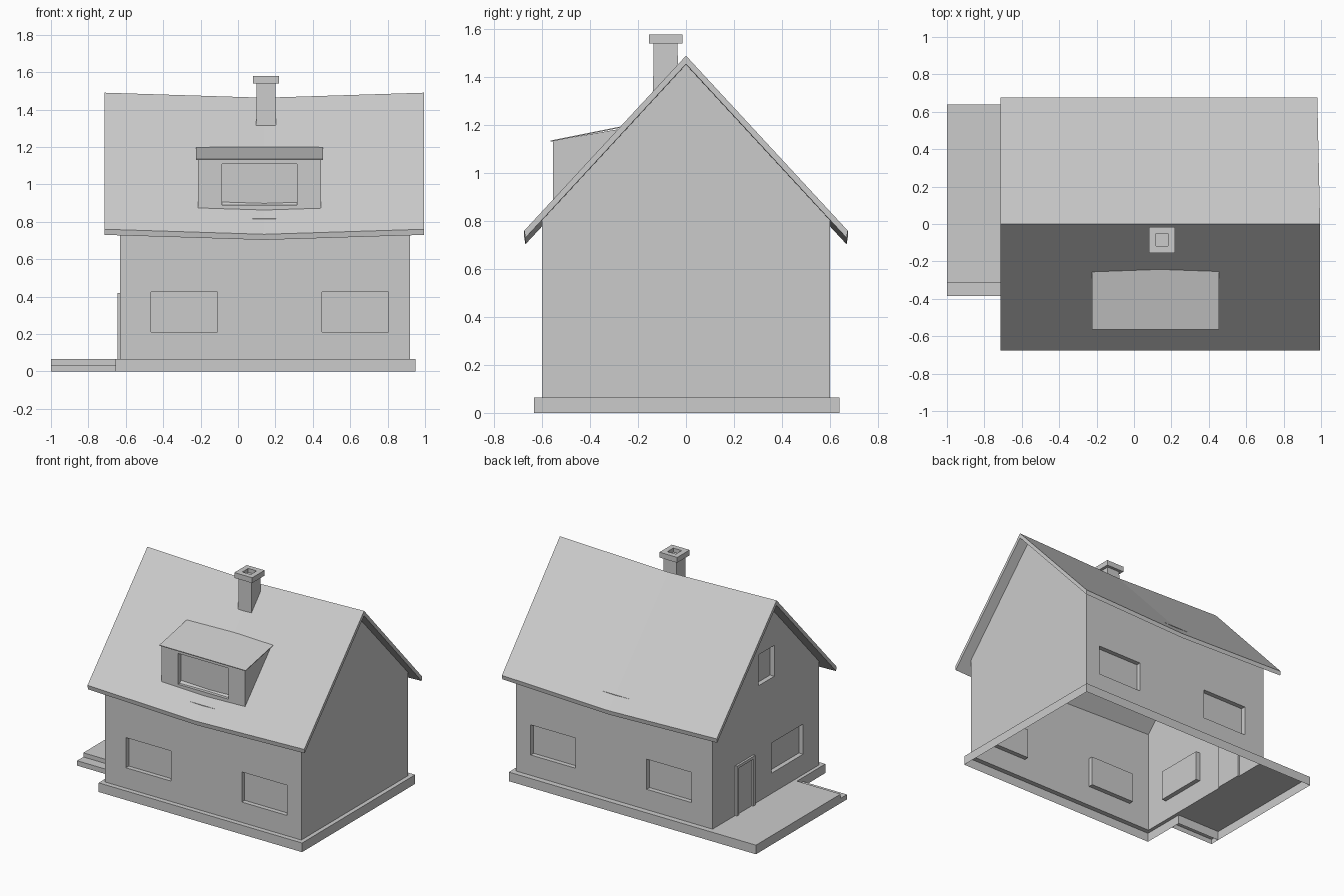
import bpy, bmesh
from mathutils import Vector

if "Cube" in bpy.data.objects:
    bpy.data.objects.remove(bpy.data.objects["Cube"])


def mesh(name, verts, faces, fix=True):
    me = bpy.data.meshes.new(name)
    me.from_pydata(verts, [], faces)
    ob = bpy.data.objects.new(name, me)
    bpy.context.collection.objects.link(ob)
    if fix:
        bm = bmesh.new()
        bm.from_mesh(me)
        bmesh.ops.remove_doubles(bm, verts=bm.verts, dist=1e-5)
        bmesh.ops.recalc_face_normals(bm, faces=bm.faces)
        bm.to_mesh(me)
        bm.free()
    return ob


def loft(name, rings):
    """Closed solid through a list of matching point rings."""
    n = len(rings[0])
    verts = [p for r in rings for p in r]
    faces = [(k * n + i, k * n + (i + 1) % n, (k + 1) * n + (i + 1) % n, (k + 1) * n + i)
             for k in range(len(rings) - 1) for i in range(n)]
    faces += [tuple(range(n)), tuple(range(len(verts) - n, len(verts)))]
    return mesh(name, verts, faces)


def prism(name, x0, x1, profile):
    return loft(name, [[(x, y, z) for y, z in profile] for x in (x0, x1)])


def rect(x0, x1, y0, y1, z):
    return [(x0, y0, z), (x1, y0, z), (x1, y1, z), (x0, y1, z)]


def box(name, x0, x1, y0, y1, z0, z1):
    return loft(name, [rect(x0, x1, y0, y1, z0), rect(x0, x1, y0, y1, z1)])


def carve(ob, boxes):
    """Cut recesses into a solid."""
    for b in boxes:
        cutter = box("cutter", *b)
        mod = ob.modifiers.new("recess", 'BOOLEAN')
        mod.operation, mod.solver, mod.object = 'DIFFERENCE', 'EXACT', cutter
        bpy.context.view_layer.objects.active = ob
        bpy.ops.object.modifier_apply(modifier=mod.name)
        bpy.data.objects.remove(cutter)


def open_faces(ob, test):
    bm = bmesh.new()
    bm.from_mesh(ob.data)
    bm.normal_update()
    bmesh.ops.delete(bm, geom=[f for f in bm.faces if test(f)], context='FACES')
    bm.to_mesh(ob.data)
    bm.free()


D = 0.033  # window recess depth

# Walls: hollow gabled shell, open below and under the roof
walls = prism("walls", -0.63, 0.92,
              [(-0.6, 0.065), (0.6, 0.065), (0.6, 0.818), (0, 1.47), (-0.6, 0.818)])
cuts = []
for x0 in (-0.465, 0.45):
    for y0, y1 in ((-0.7, -0.6 + D), (0.6 - D, 0.7)):
        cuts.append((x0, x0 + 0.355, y0, y1, 0.21, 0.425))
cuts.append((-0.8, -0.63 + D, -0.42, -0.065, 0.21, 0.425))
cuts.append((-0.8, -0.63 + D, -0.095, 0.085, 0.89, 1.11))
carve(walls, cuts)
open_faces(walls, lambda f: abs(f.normal.z) > 0.5 and f.calc_area() > 0.1)

# Plinth and terrace: one skirt with a top ledge around the walls, open below
H = 0.065
outline = [(-1, -0.315), (-0.655, -0.315), (-0.655, -0.635), (0.95, -0.635), (0.95, 0.64), (-1, 0.64)]
verts = [(x, y, z) for z in (0, H) for x, y in outline]
faces = [(i, (i + 1) % 6, (i + 1) % 6 + 6, i + 6) for i in range(6)]
for r in ((-0.655, 0.95, -0.635, -0.6), (0.92, 0.95, -0.6, 0.6), (-0.655, 0.95, 0.6, 0.64),
          (-0.655, -0.63, -0.6, 0.6), (-1, -0.655, -0.315, 0.64)):
    faces.append(tuple(range(len(verts), len(verts) + 4)))
    verts += rect(*r, H)
mesh("plinth_and_terrace", verts, faces, fix=False)

# Terrace step
step = box("terrace_step", -1, -0.655, -0.385, -0.315, 0, 0.035)
open_faces(step, lambda f: f.normal.z < -0.5)

# Door with raised frame
door = box("door", -0.645, -0.62, 0.14, 0.345, H, 0.42)
carve(door, [(-0.7, -0.632, 0.16, 0.325, 0.05, 0.40)])

# Sagging roof slab
rings = []
for x, xb, sag in ((-0.715, -0.715, 0), (0.14, 0.14, 0.027), (0.995, 0.98, 0)):
    pts = [(x, -0.675, 0.76), (x, 0, 1.49), (xb, 0.675, 0.76),
           (xb, 0.67, 0.73), (x, 0, 1.455), (x, -0.67, 0.73)]
    rings.append([Vector(p) - Vector((0, 0, sag)) for p in pts])
loft("roof", rings)

# Dormer body with window, and its lean-to roof
dormer = prism("dormer", -0.215, 0.445, [(-0.555, 0.862), (-0.262, 1.187), (-0.555, 1.135)])
carve(dormer, [(-0.085, 0.315, -0.7, -0.555 + D, 0.89, 1.11)])
open_faces(dormer, lambda f: f.normal.z < -0.4 and f.calc_area() > 0.1)
prism("dormer_roof", -0.225, 0.455,
      [(-0.565, 1.131), (-0.24, 1.196), (-0.24, 1.201), (-0.565, 1.136)])

# Chimney with hollow cap
loft("chimney", [rect(0.097, 0.203, -0.138, -0.032, 1.29), rect(0.1, 0.2, -0.135, -0.035, 1.54)])
cap = box("chimney_cap", 0.08, 0.22, -0.155, -0.015, 1.54, 1.578)
carve(cap, [(0.117, 0.183, -0.118, -0.052, 1.55, 1.7)])
